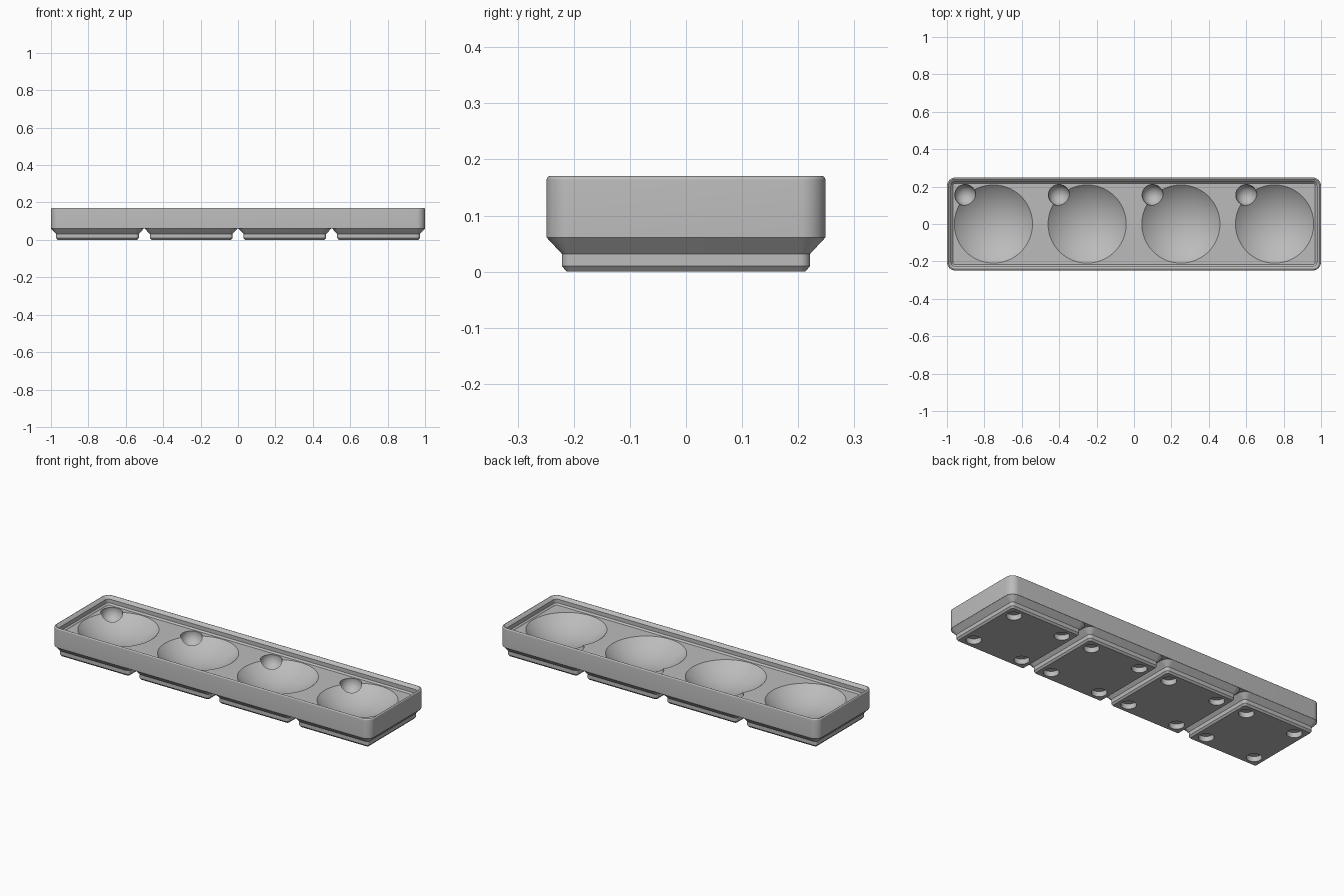
import bpy, bmesh, math
from mathutils import Matrix, Vector

cube = bpy.data.objects.get("Cube")
if cube:
    bpy.data.objects.remove(cube, do_unlink=True)

HALF_X, HALF_Y, CORNER = 1.0, 0.2485, 0.045
DECK, TOP, BASE = 0.125, 0.1705, 0.061
PITCH = 0.501
CELLS = [(i - 1.5) * PITCH for i in range(4)]

grey = bpy.data.materials.new("plain_grey")
grey.use_nodes = True
COLOUR = (0.5, 0.5, 0.5, 1)
grey.diffuse_color = COLOUR
grey.node_tree.nodes["Principled BSDF"].inputs["Base Color"].default_value = COLOUR


def make_object(name, bm):
    bmesh.ops.recalc_face_normals(bm, faces=bm.faces)
    mesh = bpy.data.meshes.new(name)
    bm.to_mesh(mesh)
    bm.free()
    mesh.materials.append(grey)
    obj = bpy.data.objects.new(name, mesh)
    bpy.context.collection.objects.link(obj)
    return obj


def rounded_ring(bm, hx, hy, radius, z, cx=0, steps=10):
    ring = []
    for q, (sx, sy) in enumerate([(1, 1), (-1, 1), (-1, -1), (1, -1)]):
        for k in range(steps + 1):
            a = math.pi / 2 * (q + k / steps)
            ring.append(bm.verts.new((cx + sx * (hx - radius) + radius * math.cos(a),
                                      sy * (hy - radius) + radius * math.sin(a), z)))
    return ring


def loft(bm, hx, hy, profile, cx=0):
    """Closed solid from (inset, height) pairs, following a rounded rectangle."""
    rings = [rounded_ring(bm, hx - d, hy - d, max(CORNER - d, 0.006), z, cx)
             for d, z in profile]
    for a, b in zip(rings, rings[1:]):
        for i in range(len(a)):
            j = (i + 1) % len(a)
            bm.faces.new((a[i], a[j], b[j], b[i]))
    bm.faces.new(rings[0][::-1])
    bm.faces.new(rings[-1])


def combine(target, tool, operation):
    mod = target.modifiers.new(tool.name, 'BOOLEAN')
    mod.object, mod.operation, mod.solver = tool, operation, 'EXACT'
    bpy.context.view_layer.objects.active = target
    bpy.ops.object.modifier_apply(modifier=mod.name)
    bpy.data.objects.remove(tool, do_unlink=True)


# Tray body with a rounded rim and a stepped stacking lip
FILLET = 0.007
rim = [(FILLET * (1 - math.cos(a)), TOP - FILLET * (1 - math.sin(a)))
       for a in (math.pi / 2 * k / 5 for k in range(6))]
lip = [(0.0085, TOP - 0.0007), (0.0227, DECK + 0.03),
       (0.0227, DECK + 0.0084), (0.031, DECK)]
bm = bmesh.new()
loft(bm, HALF_X, HALF_Y, [(0, BASE)] + rim + lip)
tray = make_object("tray", bm)

# Four stepped feet, their tops buried in the tray
bm = bmesh.new()
foot = [(0.036, 0), (0.0275, 0.0098), (0.0275, 0.0315),
        (0.0005, BASE - 0.0005), (0.004, BASE + 0.006)]
for x in CELLS:
    loft(bm, HALF_Y, HALF_Y, foot, x)
combine(tray, make_object("feet", bm), 'UNION')

# Shallow round bowls
BOWL_R, BOWL_DEPTH = 0.209, 0.08
radius = (BOWL_R ** 2 + BOWL_DEPTH ** 2) / (2 * BOWL_DEPTH)
bm = bmesh.new()
for x in CELLS:
    # only the lower cap, closed with a lid above the deck
    part = bmesh.new()
    bmesh.ops.create_uvsphere(part, u_segments=96, v_segments=96, radius=radius)
    bmesh.ops.translate(part, verts=part.verts,
                        vec=(x, 0, DECK - BOWL_DEPTH + radius))
    cut = bmesh.ops.bisect_plane(part, geom=part.verts[:] + part.edges[:] + part.faces[:],
                                 plane_co=(0, 0, DECK + 0.004), plane_no=(0, 0, 1),
                                 clear_outer=True)
    bmesh.ops.holes_fill(part, edges=[e for e in part.edges if e.is_boundary])
    temp = bpy.data.meshes.new("bowl_part")
    part.to_mesh(temp)
    part.free()
    bm.from_mesh(temp)
    bpy.data.meshes.remove(temp)
combine(tray, make_object("bowls", bm), 'DIFFERENCE')

# Finger dimples at the back corner of each bowl
bm = bmesh.new()
for x in CELLS:
    bmesh.ops.create_uvsphere(bm, u_segments=48, v_segments=32, radius=0.057,
                              matrix=Matrix.Translation((x - 0.151, 0.155, DECK - 0.01)))
combine(tray, make_object("dimples", bm), 'DIFFERENCE')

# Round sockets in the underside of the feet
SOCKET_DEPTH = 0.0287
bm = bmesh.new()
for x in CELLS:
    for sx in (-1, 1):
        for sy in (-1, 1):
            bmesh.ops.create_cone(bm, cap_ends=True, segments=40, radius1=0.039,
                                  radius2=0.039, depth=2 * SOCKET_DEPTH,
                                  matrix=Matrix.Translation((x + sx * 0.155, sy * 0.155, 0)))
combine(tray, make_object("sockets", bm), 'DIFFERENCE')

# Smooth curved faces, crisp edges
bpy.ops.object.select_all(action='DESELECT')
tray.select_set(True)
bpy.context.view_layer.objects.active = tray
bpy.ops.object.shade_smooth_by_angle(angle=math.radians(25))
